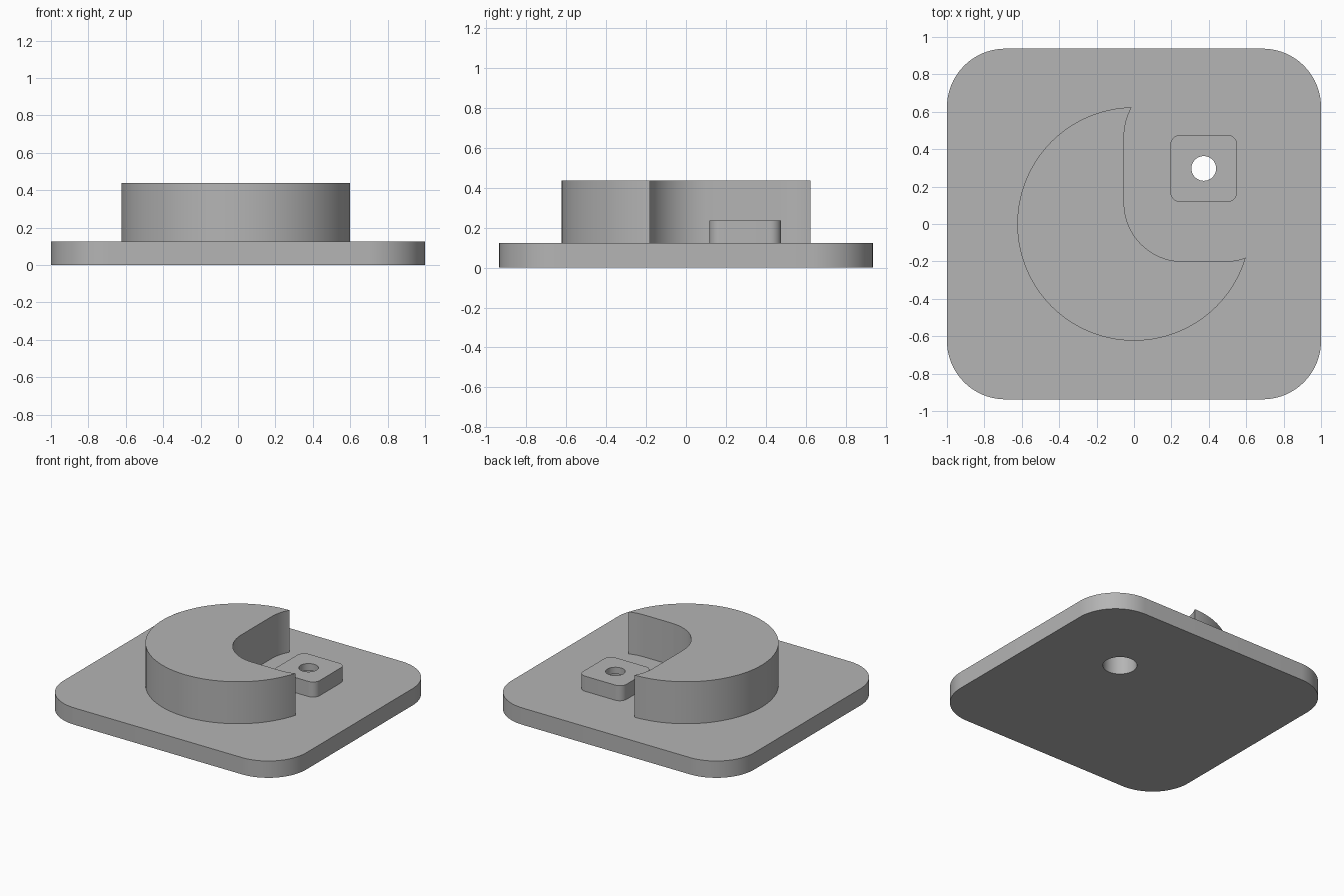
import bpy, bmesh, math

if "Cube" in bpy.data.objects:
    bpy.data.objects.remove(bpy.data.objects["Cube"])

grey = bpy.data.materials.new("plain grey")
grey.diffuse_color = (0.46, 0.46, 0.46, 1)
grey.use_nodes = True
grey.node_tree.nodes["Principled BSDF"].inputs["Base Color"].default_value = grey.diffuse_color

BASE_TOP, RING_TOP, PAD_TOP = 0.125, 0.4375, 0.2375
PAD_X, PAD_Y = 0.373, 0.297


def prism(name, outline, z0, z1):
    """Extrude a closed outline from z0 to z1."""
    bm = bmesh.new()
    face = bm.faces.new([bm.verts.new((x, y, z0)) for x, y in outline])
    top = bmesh.ops.extrude_face_region(bm, geom=[face])["geom"]
    bmesh.ops.translate(bm, vec=(0, 0, z1 - z0),
                        verts=[v for v in top if isinstance(v, bmesh.types.BMVert)])
    bmesh.ops.recalc_face_normals(bm, faces=bm.faces)
    mesh = bpy.data.meshes.new(name)
    bm.to_mesh(mesh)
    bm.free()
    mesh.materials.append(grey)
    obj = bpy.data.objects.new(name, mesh)
    bpy.context.collection.objects.link(obj)
    return obj


def rounded_rect(cx, cy, hx, hy, r, n=20):
    pts = []
    for i, (sx, sy) in enumerate([(1, 1), (-1, 1), (-1, -1), (1, -1)]):
        for k in range(n + 1):
            a = (i + k / n) * math.pi / 2
            pts.append((cx + sx * (hx - r) + r * math.cos(a),
                        cy + sy * (hy - r) + r * math.sin(a)))
    return pts


def circle(cx, cy, r, n):
    return [(cx + r * math.cos(2 * math.pi * k / n),
             cy + r * math.sin(2 * math.pi * k / n)) for k in range(n)]


def cut(obj, cutter):
    cutter.hide_render = True
    bpy.context.view_layer.objects.active = obj
    mod = obj.modifiers.new("cut", 'BOOLEAN')
    mod.operation, mod.solver, mod.object = 'DIFFERENCE', 'EXACT', cutter
    bpy.ops.object.modifier_apply(modifier=mod.name)


# Parts
base = prism("base_plate", rounded_rect(0, 0, 1.0, 0.9375, 0.3125), 0, BASE_TOP)
crescent = prism("crescent_block", circle(0, 0, 0.624, 128), BASE_TOP, RING_TOP)
pad = prism("square_pad", rounded_rect(PAD_X, PAD_Y, 0.179, 0.18, 0.055, 10), BASE_TOP, PAD_TOP)

# Cutters: rounded pocket, wide bore from below, narrow hole through the pad
pocket = prism("pocket_cutter", rounded_rect(PAD_X, 0.291, 0.426, 0.491, 0.3125), 0, 1)
bore = prism("bore_cutter", circle(PAD_X, PAD_Y, 0.115, 64), -0.1, 0.1875)
hole = prism("hole_cutter", circle(PAD_X, PAD_Y, 0.066, 48), -0.1, 1)

cut(crescent, pocket)
cut(base, bore)
cut(pad, bore)
cut(pad, hole)
for helper in (pocket, bore, hole):
    bpy.data.objects.remove(helper)

# Smooth the curved walls, keep the edges crisp
for obj in (base, crescent, pad):
    bpy.ops.object.select_all(action='DESELECT')
    obj.select_set(True)
    bpy.context.view_layer.objects.active = obj
    bpy.ops.object.shade_smooth_by_angle(angle=math.radians(30))
